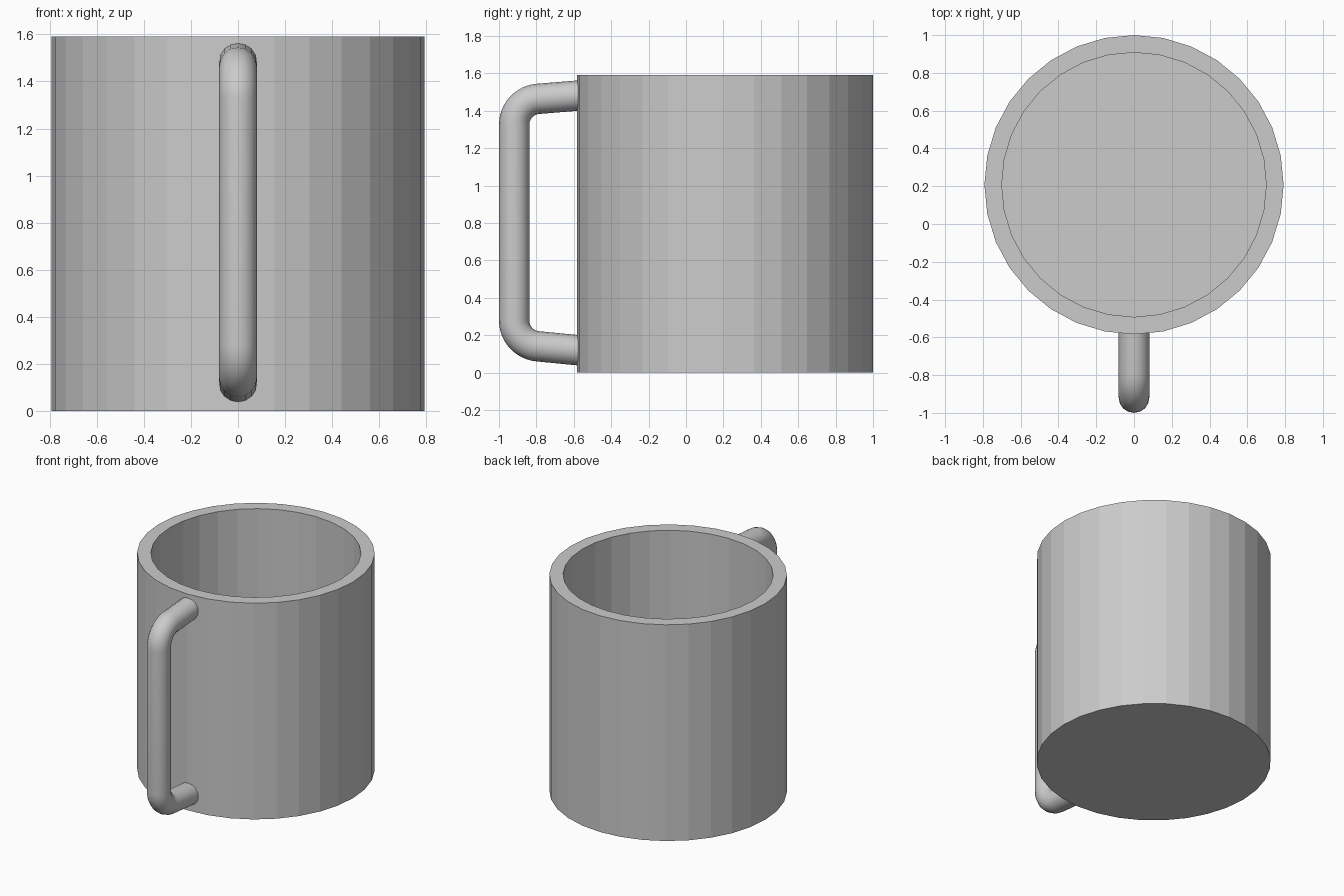
import bpy, bmesh
from math import sin, cos, pi, radians

if "Cube" in bpy.data.objects:
    bpy.data.objects.remove(bpy.data.objects["Cube"])

SIDES, CY = 32, 0.208

# Cup: spun profile (radius, height), flat shaded
profile = [(0.792, 0), (0.792, 1.59), (0.70, 1.59), (0.70, 0.09)]
bm = bmesh.new()
rings = [[bm.verts.new((r * sin(2 * pi * i / SIDES), CY + r * cos(2 * pi * i / SIDES), z))
          for i in range(SIDES)] for r, z in profile]
for a, b in zip(rings, rings[1:]):
    for i in range(SIDES):
        j = (i + 1) % SIDES
        bm.faces.new((a[i], a[j], b[j], b[i]))
bm.faces.new(rings[0])
bm.faces.new(rings[-1])
bmesh.ops.recalc_face_normals(bm, faces=bm.faces)
mesh = bpy.data.meshes.new("cup_body")
bm.to_mesh(mesh)
bm.free()
bpy.context.collection.objects.link(bpy.data.objects.new("cup_body", mesh))

# Handle: round tube along a rounded bracket path, ends buried in the wall
R, BEND_Y, TOP_Z, BOTTOM_Z = 0.139, -0.78, 1.325, 0.279


def bend(cz, start, end, steps=12):
    angles = [radians(start + (end - start) * k / steps) for k in range(steps + 1)]
    return [(0, BEND_Y + R * cos(t), cz + R * sin(t)) for t in angles]


path = ([(0, -0.54, 1.484)] + bend(TOP_Z, 95, 180)
        + bend(BOTTOM_Z, 180, 265) + [(0, -0.54, 0.116)])
curve = bpy.data.curves.new("handle", "CURVE")
curve.dimensions = "3D"
curve.bevel_depth = 0.081
curve.bevel_resolution = 6
curve.use_fill_caps = True
spline = curve.splines.new("POLY")
spline.points.add(len(path) - 1)
for point, co in zip(spline.points, path):
    point.co = (*co, 1)
handle = bpy.data.objects.new("handle", curve)
bpy.context.collection.objects.link(handle)
bpy.context.view_layer.objects.active = handle
handle.select_set(True)
bpy.ops.object.convert(target="MESH")
bpy.ops.object.shade_smooth_by_angle(angle=radians(40))
